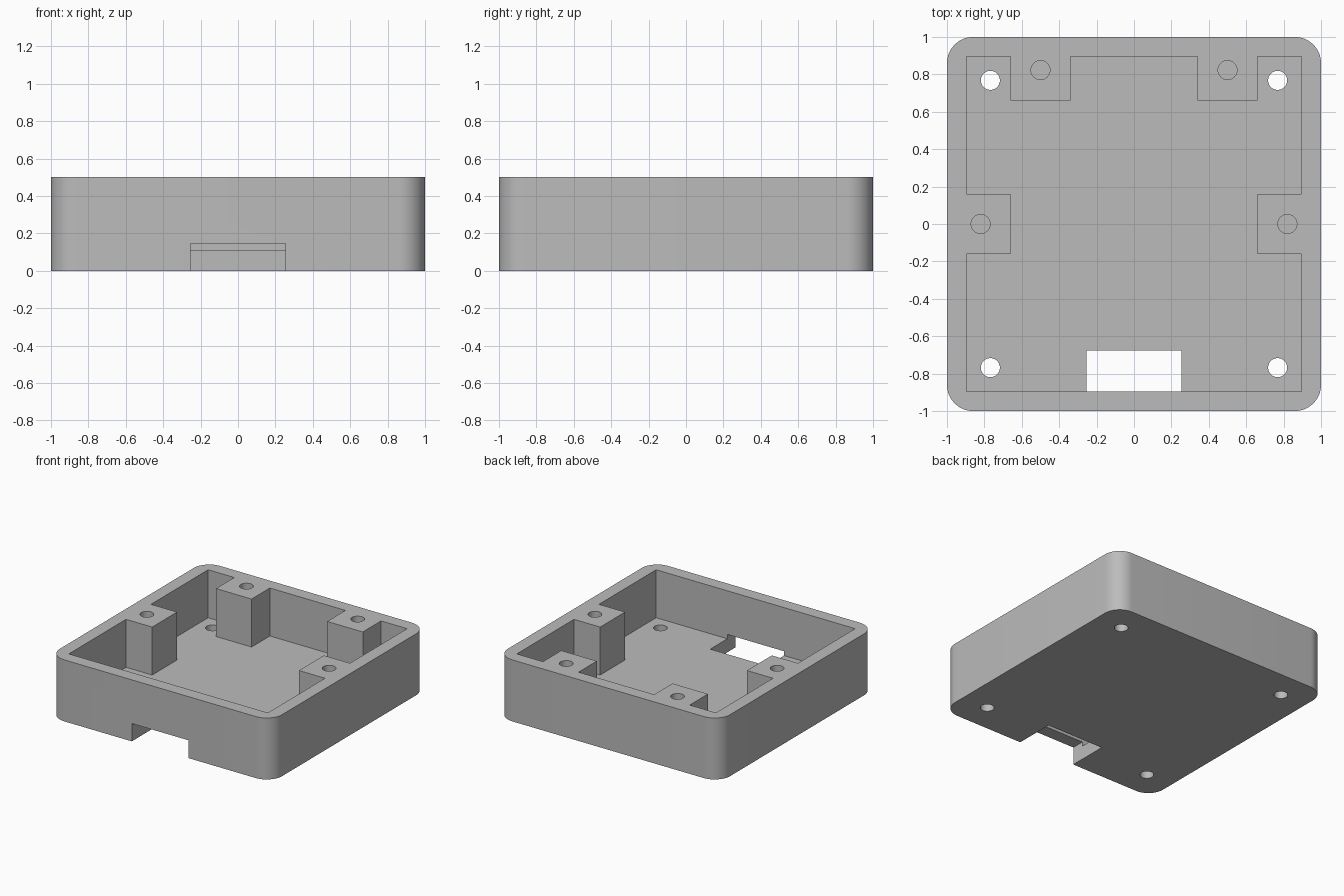
import bpy
import bmesh
import math

if "Cube" in bpy.data.objects:
    bpy.data.objects.remove(bpy.data.objects["Cube"], do_unlink=True)

HEIGHT, FLOOR, INNER = 0.5, 0.11, 0.895
CORNER, HOLE = 0.14, 0.051

grey = bpy.data.materials.new("plain_grey")
grey.use_nodes = True
colour = (0.5, 0.5, 0.5, 1)
grey.diffuse_color = colour
grey.node_tree.nodes["Principled BSDF"].inputs["Base Color"].default_value = colour


def prism(name, outline, bottom, top):
    """Extrude a closed outline upwards into a solid."""
    bm = bmesh.new()
    face = bm.faces.new([bm.verts.new((x, y, bottom)) for x, y in outline])
    ext = bmesh.ops.extrude_face_region(bm, geom=[face])
    verts = [v for v in ext["geom"] if isinstance(v, bmesh.types.BMVert)]
    bmesh.ops.translate(bm, verts=verts, vec=(0, 0, top - bottom))
    bmesh.ops.recalc_face_normals(bm, faces=bm.faces)
    mesh = bpy.data.meshes.new(name)
    bm.to_mesh(mesh)
    bm.free()
    mesh.materials.append(grey)
    obj = bpy.data.objects.new(name, mesh)
    bpy.context.collection.objects.link(obj)
    return obj


def arc(cx, cy, radius, start, sweep, steps):
    return [(cx + radius * math.cos(start + sweep * i / steps),
             cy + radius * math.sin(start + sweep * i / steps))
            for i in range(steps + 1)]


def circle(cx, cy):
    return arc(cx, cy, HOLE, 0, math.tau, 32)[:-1]


def cut(target, outline, bottom, top):
    cutter = prism("cutter", outline, bottom, top)
    cutter.hide_render = True
    mod = target.modifiers.new("cut", "BOOLEAN")
    mod.operation = "DIFFERENCE"
    mod.solver = "EXACT"
    mod.object = cutter
    bpy.context.view_layer.objects.active = target
    bpy.ops.object.modifier_apply(modifier=mod.name)
    bpy.data.objects.remove(cutter, do_unlink=True)


# Rounded outer block
outline = []
for k, (sx, sy) in enumerate([(1, 1), (-1, 1), (-1, -1), (1, -1)]):
    c = 1 - CORNER
    outline += arc(sx * c, sy * c, CORNER, k * math.pi / 2, math.pi / 2, 12)
case = prism("enclosure_base", outline, 0, HEIGHT)

# Cavity that leaves the four screw posts standing against the walls
half = [(INNER, -INNER), (INNER, -0.16), (0.66, -0.16), (0.66, 0.16),
        (INNER, 0.16), (INNER, INNER), (0.66, INNER), (0.66, 0.66),
        (0.34, 0.66), (0.34, INNER)]
cavity = half + [(-x, y) for x, y in reversed(half)]
cut(case, cavity, FLOOR, HEIGHT + 0.1)

# Cable notch through the front wall and floor
cut(case, [(-0.255, -1.1), (0.255, -1.1), (0.255, -0.675), (-0.255, -0.675)],
    -0.1, 0.145)

for side in (-1, 1):
    # Mounting holes through the floor
    for y in (-0.768, 0.768):
        cut(case, circle(side * 0.768, y), -0.1, 0.2)
    # Blind screw holes in the posts
    for x, y in ((0.5, 0.823), (0.82, 0)):
        cut(case, circle(side * x, y), 0.2, HEIGHT + 0.1)

# Smooth the rounded corners and bores, keep the edges sharp
bpy.ops.object.select_all(action="DESELECT")
case.select_set(True)
bpy.context.view_layer.objects.active = case
bpy.ops.object.shade_smooth_by_angle(angle=math.radians(30))
